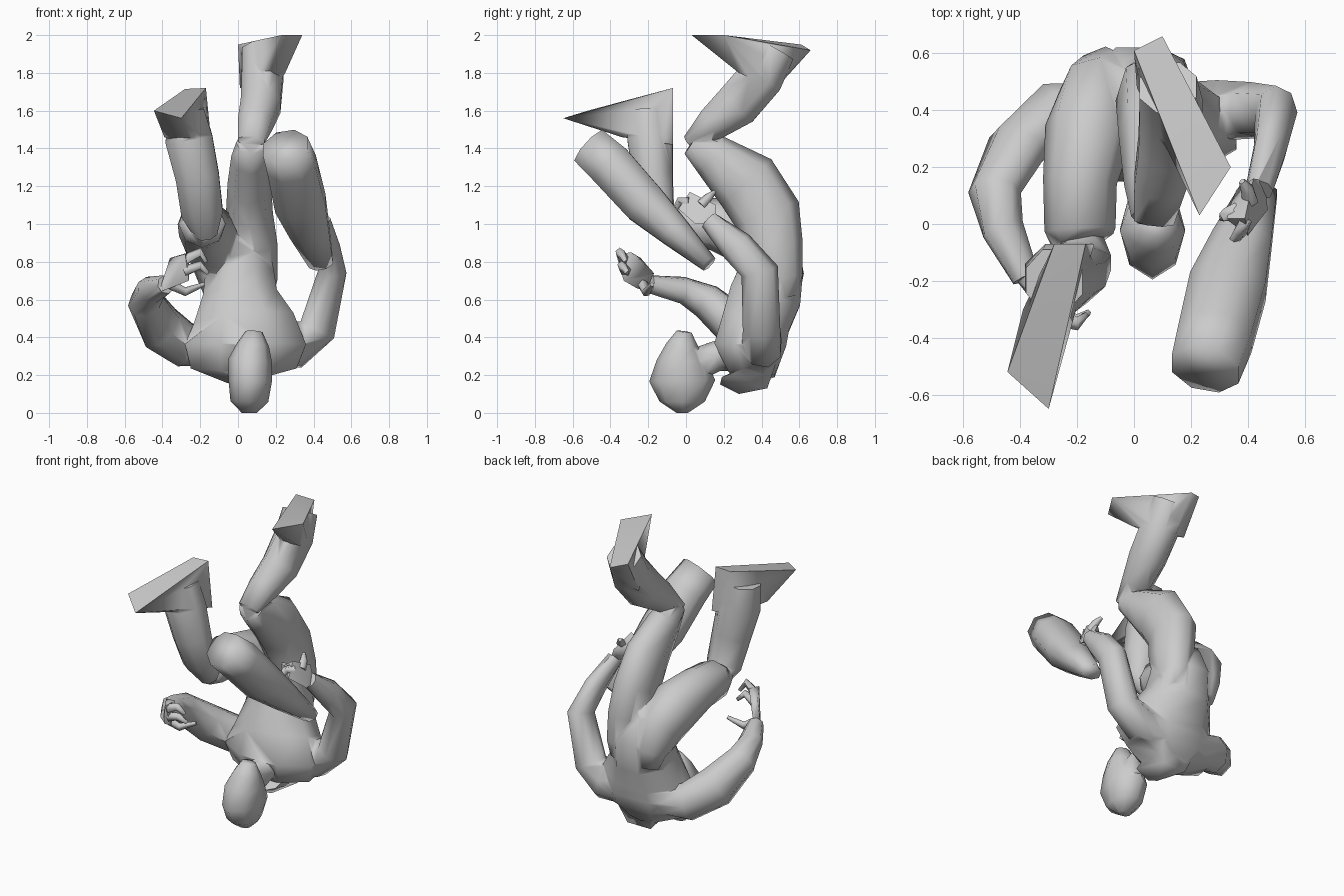
import bpy, bmesh, math
from mathutils import Vector


def finish(name, bm):
    bmesh.ops.recalc_face_normals(bm, faces=bm.faces)
    me = bpy.data.meshes.new(name)
    bm.to_mesh(me)
    bm.free()
    ob = bpy.data.objects.new(name, me)
    bpy.context.collection.objects.link(ob)
    return ob


def smooth(ob, angle=75):
    bpy.ops.object.select_all(action='DESELECT')
    ob.select_set(True)
    bpy.context.view_layer.objects.active = ob
    bpy.ops.object.shade_smooth_by_angle(angle=math.radians(angle))


def loft(name, rings, hint=(1, 0, 0), sides=8, boxy=False):
    """Tapered limb; ring = x, y, z, radius along hint, radius across it."""
    bm = bmesh.new()
    cs = [Vector(r[:3]) for r in rings]
    phase, grow = (0.5, 1 / math.cos(math.pi / sides)) if boxy else (0, 1)
    loops = []
    for i, r in enumerate(rings):
        t = (cs[min(i + 1, len(cs) - 1)] - cs[max(i - 1, 0)]).normalized()
        a = Vector(hint)
        a = (a - t * a.dot(t)).normalized() * grow
        b = t.cross(a)
        loops.append([])
        for k in range(sides):
            w = (k + phase) * math.tau / sides
            loops[-1].append(bm.verts.new(cs[i] + a * r[3] * math.cos(w) + b * r[4] * math.sin(w)))
    for p, q in zip(loops, loops[1:]):
        for k in range(sides):
            j = (k + 1) % sides
            bm.faces.new((p[k], p[j], q[j], q[k]))
    bm.faces.new(loops[0])
    bm.faces.new(loops[-1])
    return finish(name, bm)


def hull(name, pts):
    """Faceted block wrapped around a few points."""
    bm = bmesh.new()
    for p in pts:
        bm.verts.new(p)
    res = bmesh.ops.convex_hull(bm, input=bm.verts)
    junk = {g for g in res['geom_interior'] if isinstance(g, bmesh.types.BMVert)}
    bmesh.ops.delete(bm, geom=list(junk), context='VERTS')
    return finish(name, bm)


def weld(base, parts):
    """Union parts into base so one skin remains."""
    bpy.context.view_layer.objects.active = base
    for p in parts:
        m = base.modifiers.new("union", 'BOOLEAN')
        m.operation, m.solver, m.object = 'UNION', 'EXACT', p
        bpy.ops.object.modifier_apply(modifier=m.name)
        bpy.data.objects.remove(p)
    smooth(base)


# Inverted torso, from upper back to pelvis
torso = loft("body", [(0.04, 0.37, 0.18, 0.10, 0.10), (0.03, 0.36, 0.245, 0.28, 0.14),
                      (0.04, 0.34, 0.36, 0.32, 0.19), (0.03, 0.37, 0.48, 0.265, 0.18),
                      (0.01, 0.42, 0.62, 0.195, 0.19), (0.01, 0.45, 0.76, 0.18, 0.17),
                      (0.02, 0.43, 0.88, 0.15, 0.14), (0.03, 0.42, 0.96, 0.08, 0.10)], boxy=True)
# Neck and collar folds
neck = loft("neck", [(0.05, 0.30, 0.32, 0.11, 0.10), (0.06, 0.16, 0.30, 0.08, 0.08),
                     (0.06, 0.02, 0.24, 0.07, 0.09)])
collar = hull("collar", [(-0.05, 0.19, 0.19), (0.14, 0.19, 0.19), (0.04, 0.18, 0.15),
                         (-0.04, 0.43, 0.13), (0.13, 0.43, 0.13), (0.05, 0.28, 0.10),
                         (-0.1, 0.49, 0.3), (0.18, 0.49, 0.3), (0.04, 0.3, 0.24)])
# Head, crown down and face forward
head = loft("head", [(0.06, -0.02, 0.0, 0.04, 0.03), (0.06, -0.02, 0.06, 0.10, 0.12),
                     (0.065, -0.02, 0.17, 0.115, 0.175), (0.065, -0.025, 0.28, 0.115, 0.13),
                     (0.08, -0.02, 0.36, 0.085, 0.085), (0.085, -0.01, 0.43, 0.045, 0.04)])

# Raised leg, with buttock low on the back
r_thigh = loft("raised_thigh", [(0.11, 0.52, 0.60, 0.07, 0.07), (0.10, 0.49, 0.70, 0.11, 0.13),
                                (0.09, 0.46, 0.88, 0.12, 0.16),
                                (0.06, 0.43, 1.05, 0.125, 0.18), (0.06, 0.32, 1.22, 0.115, 0.18),
                                (0.065, 0.14, 1.36, 0.10, 0.12), (0.07, 0.03, 1.43, 0.08, 0.07)])
r_shin = loft("raised_shin", [(0.07, 0.01, 1.44, 0.07, 0.03), (0.09, 0.14, 1.53, 0.09, 0.09),
                              (0.12, 0.27, 1.63, 0.105, 0.12), (0.13, 0.40, 1.78, 0.11, 0.12),
                              (0.12, 0.48, 1.92, 0.10, 0.10)], boxy=True)
r_foot = hull("raised_foot", [(0.0, 0.61, 1.95), (0.10, 0.66, 1.92), (0.34, 0.20, 2.0),
                              (0.23, 0.03, 2.0), (0.25, 0.28, 1.80), (0.12, 0.28, 1.80),
                              (0.20, 0.46, 1.72), (0.01, 0.48, 1.72)])

# Bent leg, with buttock low on the back
b_thigh = loft("bent_thigh", [(-0.10, 0.53, 0.60, 0.07, 0.07), (-0.10, 0.51, 0.70, 0.11, 0.12),
                              (-0.12, 0.45, 0.84, 0.145, 0.17),
                              (-0.16, 0.32, 0.95, 0.155, 0.165), (-0.19, 0.15, 1.00, 0.13, 0.14),
                              (-0.19, -0.02, 1.00, 0.125, 0.125), (-0.18, -0.06, 1.01, 0.11, 0.09)])
b_shin = loft("bent_shin", [(-0.17, -0.05, 0.95, 0.06, 0.06), (-0.19, -0.13, 1.06, 0.11, 0.07),
                            (-0.215, -0.175, 1.25, 0.115, 0.105), (-0.26, -0.19, 1.45, 0.125, 0.12),
                            (-0.28, -0.20, 1.60, 0.10, 0.11)], boxy=True)
b_foot = hull("bent_foot", [(-0.17, -0.07, 1.72), (-0.28, -0.07, 1.715), (-0.445, -0.52, 1.60),
                            (-0.30, -0.65, 1.56), (-0.39, -0.30, 1.46), (-0.26, -0.34, 1.46),
                            (-0.14, -0.07, 1.42), (-0.28, -0.08, 1.42)])

# Arms
o_arm = loft("open_arm", [(-0.10, 0.40, 0.34, 0.09, 0.10), (-0.28, 0.39, 0.36, 0.12, 0.11),
                          (-0.41, 0.27, 0.45, 0.13, 0.10), (-0.49, 0.11, 0.59, 0.10, 0.09),
                          (-0.46, -0.02, 0.65, 0.07, 0.08), (-0.38, -0.19, 0.68, 0.05, 0.05)],
             hint=(0.5, 0.1, 0.8))
h_arm = loft("holding_arm", [(0.14, 0.40, 0.35, 0.10, 0.11), (0.30, 0.40, 0.36, 0.11, 0.13),
                             (0.42, 0.40, 0.44, 0.10, 0.10), (0.50, 0.39, 0.75, 0.10, 0.075),
                             (0.48, 0.27, 0.88, 0.09, 0.06), (0.44, 0.12, 1.02, 0.05, 0.05)],
             hint=(0, 1, 0.3))

# Hands: palm block plus thin tapered fingers
o_palm = hull("open_palm", [(-0.42, -0.19, 0.64), (-0.37, -0.17, 0.74), (-0.36, -0.26, 0.66),
                            (-0.36, -0.24, 0.82), (-0.26, -0.33, 0.70), (-0.28, -0.37, 0.84),
                            (-0.26, -0.29, 0.85)])
h_palm = hull("holding_palm", [(0.46, 0.15, 1.0), (0.42, 0.16, 1.10), (0.47, 0.05, 1.0),
                               (0.39, 0.02, 1.17), (0.32, 0.02, 1.12), (0.36, 0.12, 1.04),
                               (0.40, -0.04, 1.08)])
weld(torso, [neck, collar, head, r_thigh, r_shin, r_foot, b_thigh, b_shin, b_foot,
             o_arm, h_arm, o_palm, h_palm])

fingers = [((-0.28, -0.33, 0.81), (-0.20, -0.35, 0.85), (-0.17, -0.32, 0.80)),
           ((-0.28, -0.32, 0.75), (-0.20, -0.34, 0.78), (-0.16, -0.31, 0.74)),
           ((-0.36, -0.23, 0.68), (-0.28, -0.21, 0.64), (-0.18, -0.18, 0.68)),
           ((0.39, 0.02, 1.12), (0.37, -0.03, 1.12), (0.34, -0.07, 1.06)),
           ((0.36, 0.05, 1.10), (0.32, 0.03, 1.12), (0.31, 0.02, 1.04)),
           ((0.41, 0.08, 1.10), (0.40, 0.12, 1.14), (0.38, 0.15, 1.17))]
for i, pts in enumerate(fingers):
    smooth(loft(f"finger_{i}", [(*p, r, r) for p, r in zip(pts, (0.03, 0.025, 0.012))],
                hint=(0.2, 0.9, 0.3), sides=5))

# Club-like object held in the hand
smooth(loft("held_club", [(0.25, -0.51, 1.41, 0.12, 0.11), (0.285, -0.40, 1.31, 0.13, 0.12),
                          (0.33, -0.22, 1.11, 0.135, 0.115), (0.38, -0.06, 0.96, 0.105, 0.085),
                          (0.44, 0.12, 0.79, 0.065, 0.045)], boxy=True), 100)
